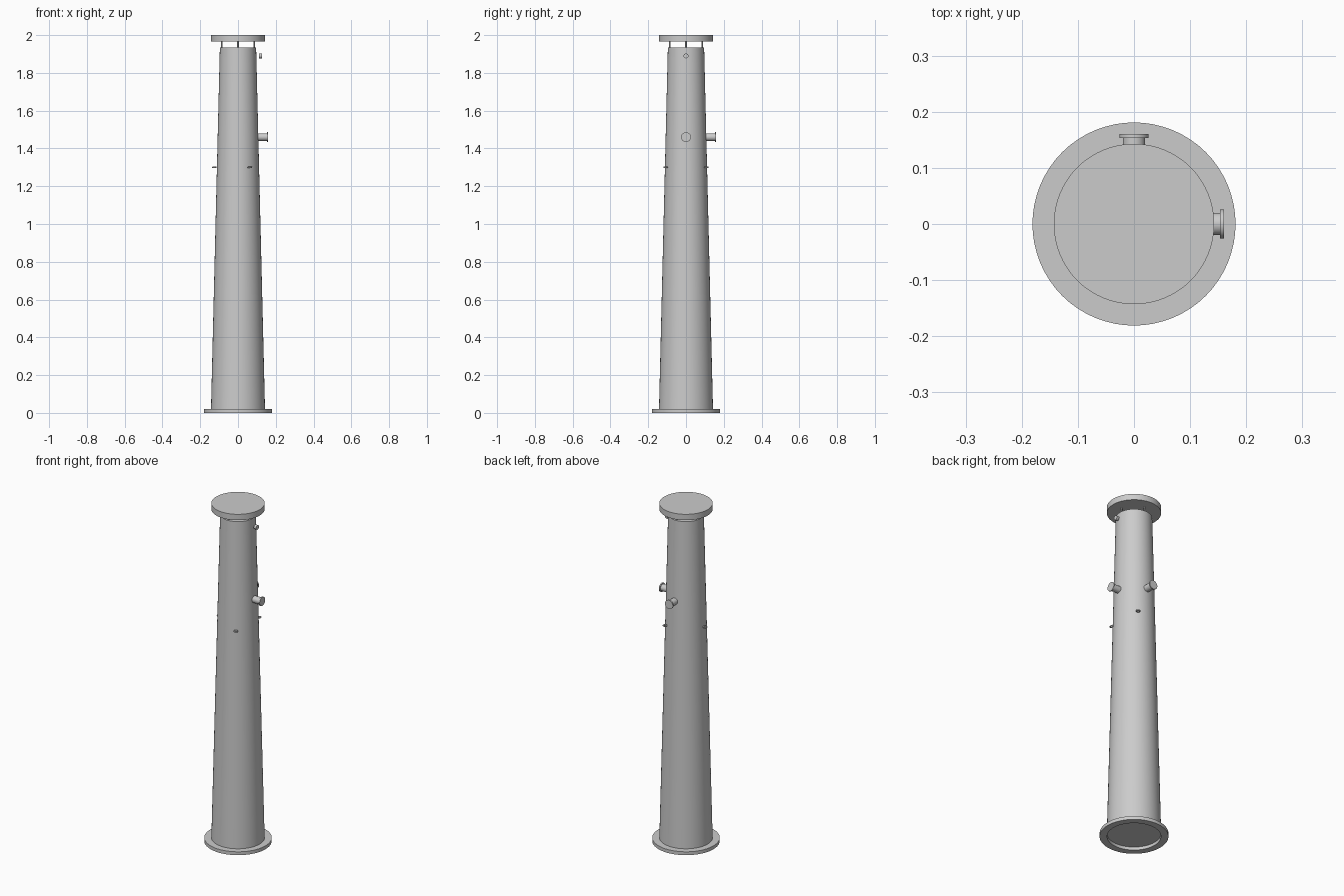
import bpy, bmesh, math
from mathutils import Vector, Matrix

if "Cube" in bpy.data.objects:
    bpy.data.objects.remove(bpy.data.objects["Cube"])


def finish(ob, name):
    ob.name = name
    ob.data.name = name
    bpy.ops.object.shade_smooth_by_angle(angle=math.radians(35))
    return ob


def cone(name, start, end, r1, r2=None, sides=64):
    """Capped cylinder or cone running from start to end."""
    a, b = Vector(start), Vector(end)
    bpy.ops.mesh.primitive_cone_add(
        vertices=sides, radius1=r1, radius2=r1 if r2 is None else r2,
        depth=(b - a).length, location=(a + b) / 2,
        rotation=(b - a).to_track_quat('Z', 'Y').to_euler())
    return finish(bpy.context.object, name)


def lathe(name, profile, sides=64):
    """Revolve a closed (radius, z) profile around z."""
    bm = bmesh.new()
    vs = [bm.verts.new((r, 0, z)) for r, z in profile]
    es = [bm.edges.new((vs[i], vs[(i + 1) % len(vs)])) for i in range(len(vs))]
    bmesh.ops.spin(bm, geom=vs + es, axis=(0, 0, 1), cent=(0, 0, 0),
                   angle=math.tau, steps=sides, use_merge=True)
    bmesh.ops.remove_doubles(bm, verts=bm.verts, dist=1e-5)
    bmesh.ops.recalc_face_normals(bm, faces=bm.faces)
    me = bpy.data.meshes.new(name)
    bm.to_mesh(me)
    bm.free()
    ob = bpy.data.objects.new(name, me)
    bpy.context.collection.objects.link(ob)
    bpy.ops.object.select_all(action='DESELECT')
    ob.select_set(True)
    bpy.context.view_layer.objects.active = ob
    return finish(ob, name)


def polar(r, deg, z):
    a = math.radians(deg)
    return Vector((r * math.cos(a), r * math.sin(a), z))


# Base flange ring and tapered stack
lathe("base_flange", [(0.142, 0), (0.181, 0), (0.181, 0.02), (0.142, 0.02)])
cone("stack_shell", (0, 0, 0.018), (0, 0, 1.935), 0.143, 0.096)

# Rain cap on four thin struts
cone("rain_cap", (0, 0, 1.965), (0, 0, 2.0), 0.143)
for i in range(4):
    cone(f"cap_strut_{i + 1}", polar(0.085, 90 * i, 1.93),
         polar(0.085, 90 * i, 1.967), 0.004, sides=12)

# Sampling ports: pipe stub with end flange, on the right and back
for i, deg in enumerate((0, 90)):
    cone(f"port_pipe_{i + 1}", polar(0.10, deg, 1.46),
         polar(0.154, deg, 1.46), 0.02, sides=32)
    cone(f"port_flange_{i + 1}", polar(0.153, deg, 1.46),
         polar(0.16, deg, 1.46), 0.026, sides=32)

# Small sensor plug near the top
cone("sensor_plug", (0.112, 0, 1.89), (0.128, 0, 1.89), 0.013, sides=24)

# Three guy wire eyelets around the shell
for i, deg in enumerate((60, 180, 300)):
    bpy.ops.mesh.primitive_torus_add(
        location=polar(0.125, deg, 1.3), major_radius=0.0085,
        minor_radius=0.0038, major_segments=24, minor_segments=10)
    finish(bpy.context.object, f"guy_eyelet_{i + 1}")
